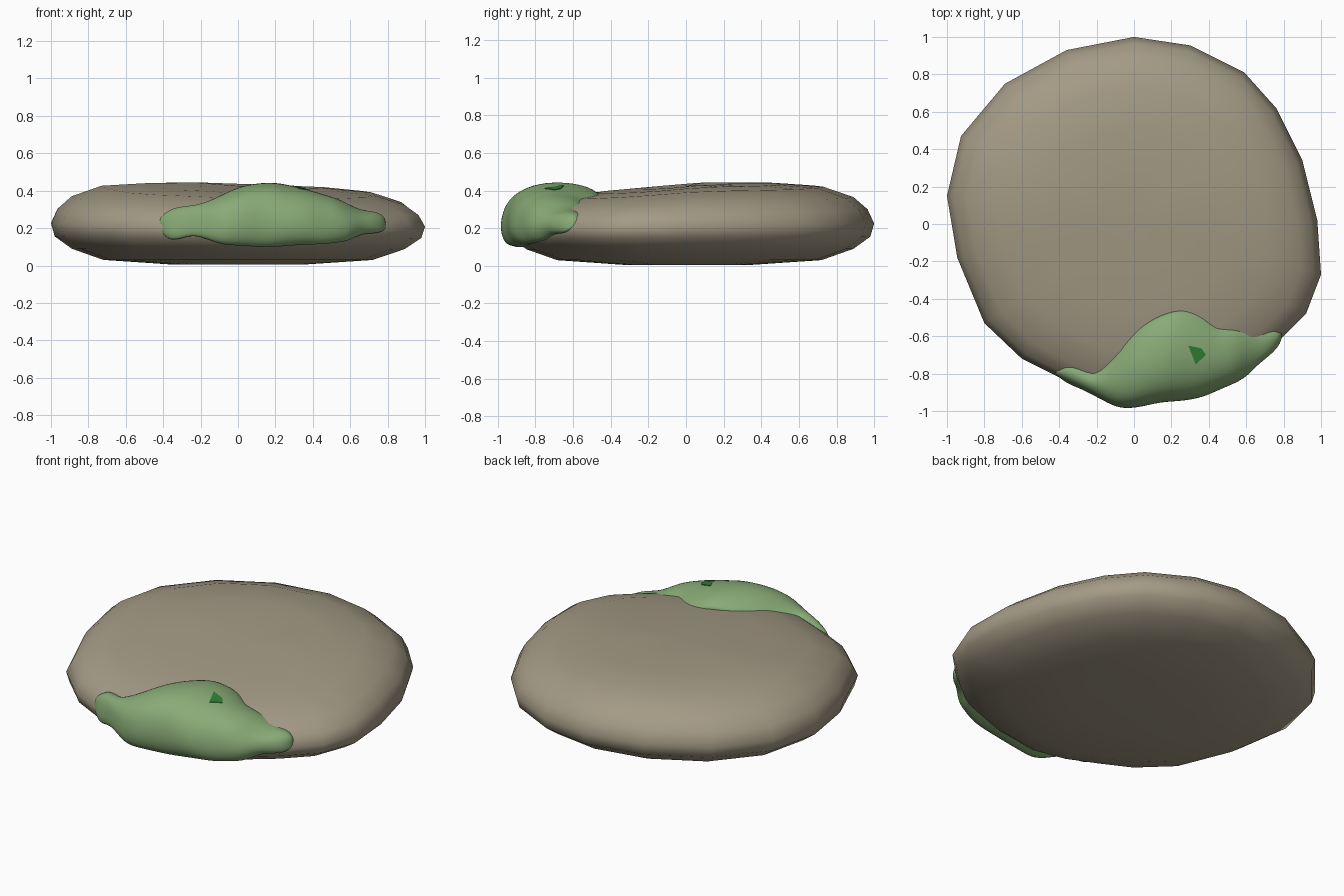
import bpy, bmesh, math
from mathutils import Vector, noise
from mathutils.bvhtree import BVHTree

if "Cube" in bpy.data.objects:
    bpy.data.objects.remove(bpy.data.objects["Cube"])


def material(name, rgb):
    m = bpy.data.materials.new(name)
    m.diffuse_color = (*rgb, 1)
    m.use_nodes = True
    m.node_tree.nodes["Principled BSDF"].inputs["Base Color"].default_value = m.diffuse_color
    return m


def finish(bm, name, mat):
    bmesh.ops.recalc_face_normals(bm, faces=bm.faces[:])
    me = bpy.data.meshes.new(name)
    bm.to_mesh(me)
    bm.free()
    for p in me.polygons:
        p.use_smooth = True
    me.materials.append(mat)
    ob = bpy.data.objects.new(name, me)
    bpy.context.collection.objects.link(ob)
    return ob


def loft(bm, rings):
    """Bridge closed rings of points and cap both ends."""
    vs = [[bm.verts.new(p) for p in r] for r in rings]
    n = len(vs[0])
    for a, b in zip(vs, vs[1:]):
        for i in range(n):
            j = (i + 1) % n
            bm.faces.new((a[i], a[j], b[j], b[i]))
    for r in (vs[0], vs[-1]):
        c = bm.verts.new(sum((v.co for v in r), Vector()) / n)
        for i in range(n):
            bm.faces.new((r[i], r[(i + 1) % n], c))


stone_mat = material("stone beige", (0.37, 0.325, 0.235))
moss_mat = material("moss green", (0.25, 0.41, 0.185))
leaf_mat = material("dark green", (0.03, 0.22, 0.035))

# Stone: irregular outline swept through a rounded pebble profile
outline = [(0, 1), (.3, .955), (.59, .81), (.76, .62), (.9, .34), (.98, .02),
           (1, -.27), (.92, -.48), (.76, -.64), (.58, -.78), (.3, -.9),
           (0, -.95), (-.2, -.91), (-.4, -.82), (-.6, -.72), (-.8, -.53),
           (-.945, -.18), (-1, .15), (-.925, .47), (-.69, .75), (-.36, .93)]
profile = [(.35, .005), (.72, .03), (.89, .09), (.98, .155), (1, .225),
           (.965, .3), (.89, .365), (.73, .42), (.5, .435), (.25, .437)]


def stone_point(x, y, z):
    # upper side tips down toward the front right
    w = (z / .44) ** 2
    dz = -.035 * max(x, -.2) + .085 * min(y - .1, 0)
    return Vector((x, y, z + w * dz))


bm = bmesh.new()
loft(bm, [[stone_point(x * s, y * s, z) for x, y in outline] for s, z in profile])
finish(bm, "flat_stone", stone_mat)

# Moss: cross-sections along x (x, front y, back y, low z, top z)
sections = [(-.42, -.80, -.76, .19, .26), (-.36, -.85, -.70, .115, .305),
            (-.29, -.88, -.72, .14, .32), (-.23, -.91, -.77, .15, .325),
            (-.16, -.95, -.72, .12, .345), (-.08, -.985, -.62, .09, .385),
            (.02, -.985, -.53, .088, .425), (.12, -.955, -.48, .08, .445),
            (.20, -.95, -.45, .078, .445), (.28, -.94, -.43, .085, .425),
            (.37, -.92, -.45, .09, .405), (.45, -.885, -.52, .095, .385),
            (.53, -.855, -.50, .105, .36), (.60, -.82, -.49, .115, .325),
            (.66, -.75, -.475, .165, .30), (.72, -.705, -.49, .165, .29),
            (.77, -.665, -.525, .175, .275), (.79, -.62, -.56, .20, .25)]
rings = []
for x, f, b, lo, hi in sections:
    d, h = b - f, hi - lo
    back = max(hi - .07, lo + .3 * h)
    shape = [(f + .16 * d, lo), (f + .02 * d, lo + .18 * h), (f, lo + .45 * h),
             (f + .07 * d, lo + .75 * h), (f + .24 * d, lo + .93 * h),
             (f + .5 * d, hi), (f + .8 * d, hi - .02), (b, back),
             (f + .85 * d, back - .05), (f + .45 * d, lo + .3 * h)]
    ym, zm = f + d / 2, lo + h / 2
    rings.append([Vector((x, ym + (y - ym) * 1.03, zm + (z - zm) * 1.04))
                  for y, z in shape])
bm = bmesh.new()
loft(bm, rings)
# lumpy surface
for v in bm.verts:
    v.co += noise.noise_vector(v.co * 9) * .012
moss = finish(bm, "moss_patch", moss_mat)
sub = moss.modifiers.new("soften", 'SUBSURF')
sub.levels = sub.render_levels = 2

# Small dark leaf poking through the moss
bpy.context.view_layer.update()
tree = BVHTree.FromObject(moss, bpy.context.evaluated_depsgraph_get())
bm = bmesh.new()
pts = []
for x, y in [(.29, -.65), (.36, -.665), (.385, -.70), (.33, -.75)]:
    hit = tree.ray_cast(Vector((x, y, 2)), Vector((0, 0, -1)))[0]
    pts.append(Vector((x, y, (hit.z if hit else .4) + .004)))
top = [bm.verts.new(p) for p in pts]
low = [bm.verts.new(p - Vector((0, 0, .009))) for p in pts]
bm.faces.new(top)
bm.faces.new(low[::-1])
for i in range(4):
    j = (i + 1) % 4
    bm.faces.new((top[i], low[i], low[j], top[j]))
leaf = finish(bm, "leaf_fleck", leaf_mat)
for p in leaf.data.polygons:
    p.use_smooth = False
